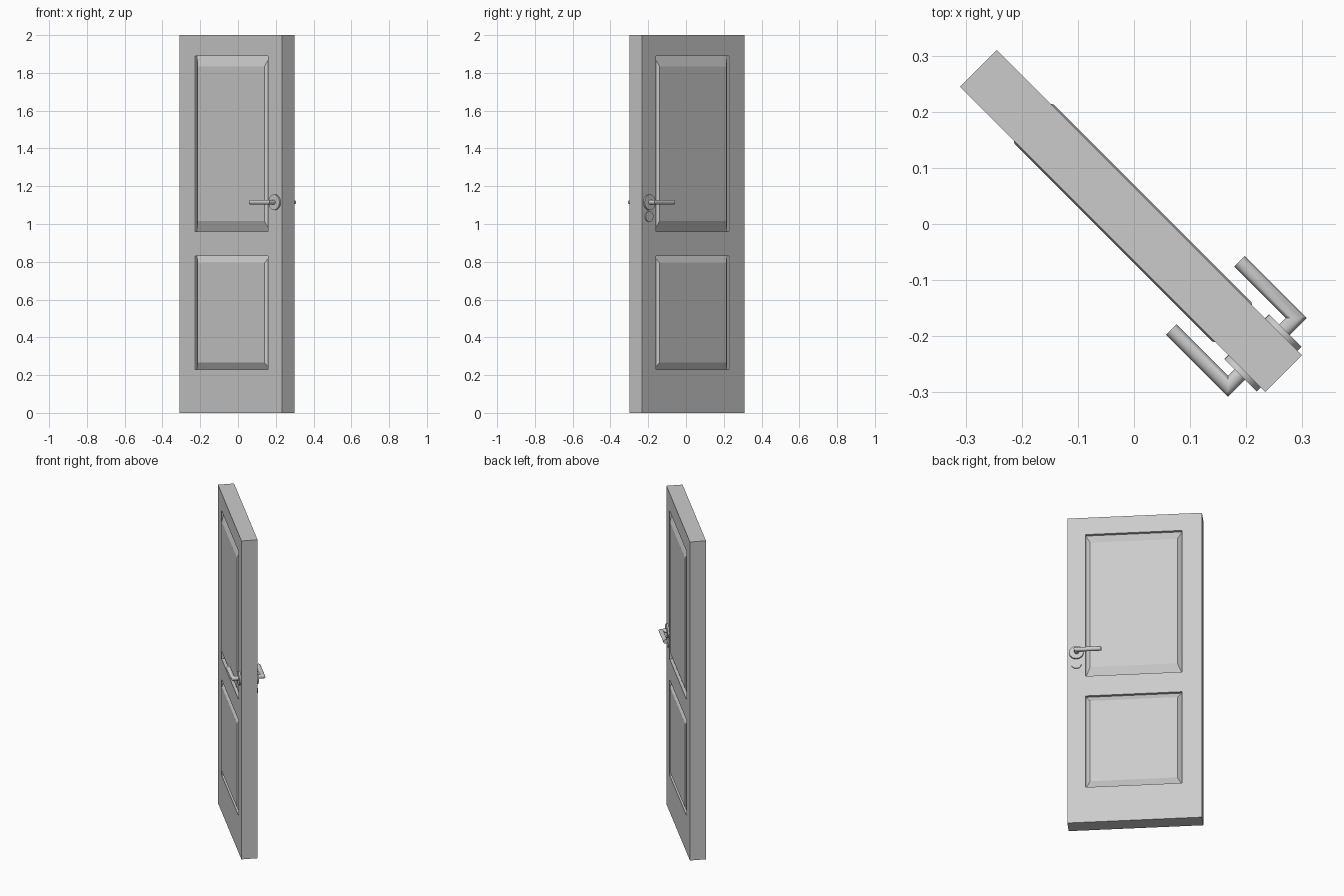
import bpy, bmesh, math
from mathutils import Matrix, Vector

if "Cube" in bpy.data.objects:
    bpy.data.objects.remove(bpy.data.objects["Cube"])

TURN = Matrix.Rotation(math.radians(-45), 4, 'Z')   # the door stands at 45 degrees
T = 0.0465                                          # half thickness
HANDLE_U, HANDLE_Z = 0.325, 1.115


def finish(name, bm, smooth=False):
    bmesh.ops.remove_doubles(bm, verts=bm.verts, dist=1e-5)
    bmesh.ops.recalc_face_normals(bm, faces=bm.faces)
    me = bpy.data.meshes.new(name)
    bm.to_mesh(me)
    bm.free()
    ob = bpy.data.objects.new(name, me)
    bpy.context.collection.objects.link(ob)
    ob.matrix_world = TURN
    if smooth:
        bpy.context.view_layer.objects.active = ob
        ob.select_set(True)
        bpy.ops.object.shade_smooth_by_angle(angle=math.radians(35))
        ob.select_set(False)
    return ob


# Door leaf: grid of stiles and rails, with raised panels in the openings
def door_leaf():
    bm = bmesh.new()
    xs = [-0.392, -0.277, 0.272, 0.377]
    zs = [0, 0.23, 0.83, 0.96, 1.89, 2.0]
    recess, proud = 0.017, 0.003

    def quad(*pts):
        bm.faces.new([bm.verts.new(p) for p in pts])

    def ring(i, j, y, dx=0, dz=0):
        x0, x1, z0, z1 = xs[i] + dx, xs[i+1] - dx, zs[j] + dz, zs[j+1] - dz
        return [(x0, y, z0), (x1, y, z0), (x1, y, z1), (x0, y, z1)]

    for s in (-1, 1):
        for i in range(3):
            for j in range(5):
                rim = ring(i, j, s * T)
                if i == 1 and j in (1, 3):
                    dz = 0.056 * (zs[j+1] - zs[j]) / 0.93
                    floor = ring(i, j, s * (T - recess))
                    field = ring(i, j, s * (T + proud), 0.025, dz)
                    for a, b in ((rim, floor), (floor, field)):
                        for k in range(4):
                            n = (k + 1) % 4
                            quad(a[k], a[n], b[n], b[k])
                    quad(*field)
                else:
                    quad(*rim)
    # narrow outer edges
    for z in (zs[0], zs[-1]):
        for a, b in zip(xs, xs[1:]):
            quad((a, -T, z), (b, -T, z), (b, T, z), (a, T, z))
    for x in (xs[0], xs[-1]):
        for a, b in zip(zs, zs[1:]):
            quad((x, -T, a), (x, -T, b), (x, T, b), (x, T, a))
    finish("door_leaf", bm)


# Round plate lying on one face of the door
def disc(name, side, z, radius, depth):
    bm = bmesh.new()
    m = (Matrix.Translation((HANDLE_U, side * (T + depth / 2), z))
         @ Matrix.Rotation(math.pi / 2, 4, 'X'))
    bmesh.ops.create_cone(bm, cap_ends=True, segments=32, radius1=radius,
                          radius2=radius, depth=depth, matrix=m)
    finish(name, bm, True)


# Lever: round bar with a mitred corner
def lever(name, side):
    bm = bmesh.new()
    r, n, out = 0.013, 24, 0.086
    loops = [[], [], []]
    for k in range(n):
        a = 2 * math.pi * k / n
        c, z = r * math.cos(a), HANDLE_Z + r * math.sin(a)
        for loop, p in zip(loops, ((HANDLE_U - 0.002 + c, T, z),
                                   (HANDLE_U - 0.002 + c, out + c, z),
                                   (0.18, out + c, z))):
            loop.append(bm.verts.new((p[0], side * p[1], p[2])))
    for a, b in zip(loops, loops[1:]):
        for k in range(n):
            bm.faces.new((a[k], a[(k+1) % n], b[(k+1) % n], b[k]))
    bm.faces.new(loops[0])
    bm.faces.new(loops[2])
    finish(name, bm, True)


door_leaf()
for side, label in ((-1, "front"), (1, "back")):
    disc(label + "_rosette", side, HANDLE_Z, 0.041, 0.01)
    lever(label + "_lever", side)
disc("lock_cover", 1, 1.04, 0.029, 0.006)
